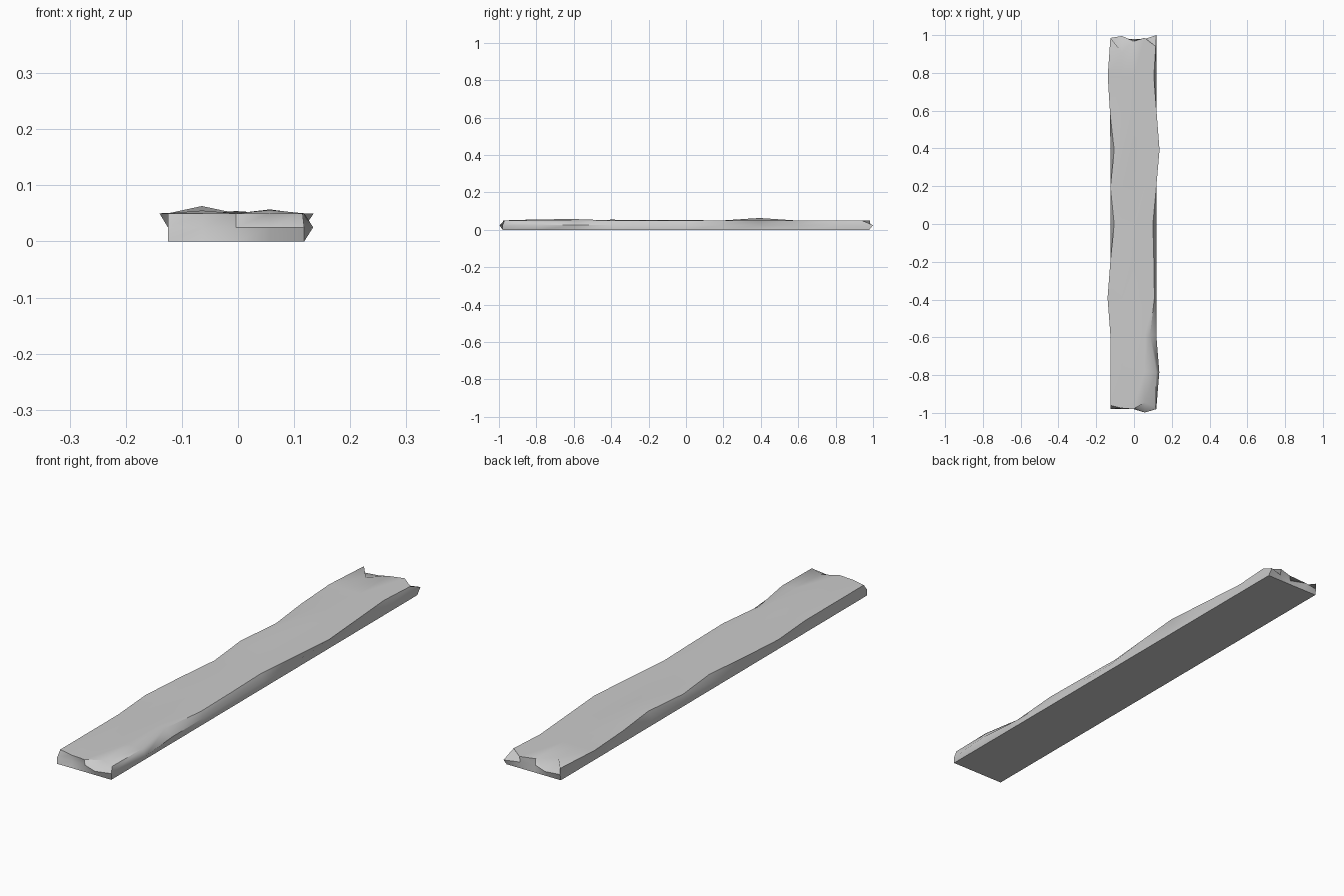
import bpy, bmesh

if "Cube" in bpy.data.objects:
    bpy.data.objects.remove(bpy.data.objects["Cube"])

# Plank lattice: 5 columns (x), 11 rows (y), 3 layers (z)
NX, NY, NZ = 5, 11, 3
X0, X1, Y, H = -0.125, 0.118, 0.98, 0.05

# Worn upper edges, front to back
left_top = [-.125, -.125, -.125, -.14, -.125, -.105, -.125, -.105, -.127, -.139, -.125]
right_top = [.115, .118, .085, .108, .105, .10, .118, .135, .12, .105, .115]
right_mid = {1: .134}
# Chipped ends, left to right
front_top = [-.96, -.975, -.98, -.945, -.97]
front_mid = [-.98, -.97, -.975, -.998, -.98]
back_top = [.985, .91, .967, .985, .94]
back_mid = [.985, .995, .97, .98, 1.0]
# Bumps on the upper face: (column, row) -> height
bumps = {(1, 7): .063, (3, 1): .056, (3, 2): .057, (2, 3): .054,
         (1, 4): .053, (3, 5): .052, (1, 1): .055}


def point(i, j, k):
    x = X0 + (X1 - X0) * i / (NX - 1)
    y = -Y + 2 * Y * j / (NY - 1)
    z = H * k / (NZ - 1)
    if k == 2:
        z = bumps.get((i, j), H)
        x = {0: left_top[j], NX - 1: right_top[j]}.get(i, x)
    if k == 1 and i == NX - 1:
        x = right_mid.get(j, x)
    if k and j == 0:
        y = (front_mid, front_top)[k - 1][i]
    if k and j == NY - 1:
        y = (back_mid, back_top)[k - 1][i]
    return x, y, z


bm = bmesh.new()
verts = {}


def quad(*keys):
    for key in keys:
        if key not in verts:
            verts[key] = bm.verts.new(point(*key))
    bm.faces.new([verts[key] for key in keys])


# Upper and lower faces
for i in range(NX - 1):
    for j in range(NY - 1):
        for k in (0, NZ - 1):
            quad((i, j, k), (i + 1, j, k), (i + 1, j + 1, k), (i, j + 1, k))
# Long sides and ends
for k in range(NZ - 1):
    for j in range(NY - 1):
        for i in (0, NX - 1):
            quad((i, j, k), (i, j + 1, k), (i, j + 1, k + 1), (i, j, k + 1))
    for i in range(NX - 1):
        for j in (0, NY - 1):
            quad((i, j, k), (i + 1, j, k), (i + 1, j, k + 1), (i, j, k + 1))
bmesh.ops.recalc_face_normals(bm, faces=bm.faces)

mesh = bpy.data.meshes.new("plank")
bm.to_mesh(mesh)
bm.free()
plank = bpy.data.objects.new("plank", mesh)
bpy.context.collection.objects.link(plank)
bpy.context.view_layer.objects.active = plank
plank.select_set(True)
bpy.ops.object.shade_smooth_by_angle(angle=0.7)
